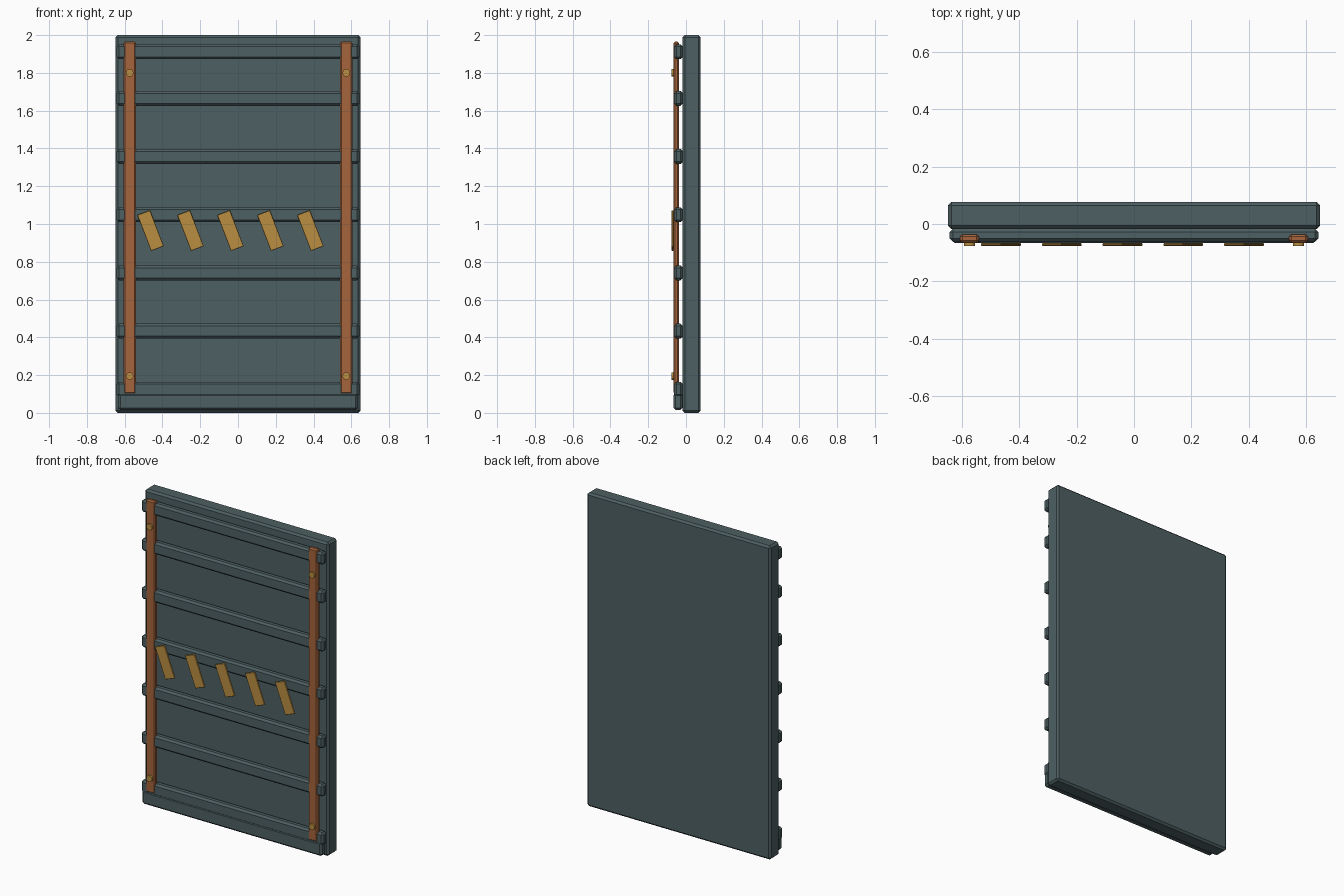
import bpy
from math import radians, pi

cube = bpy.data.objects.get("Cube")
if cube:
    bpy.data.objects.remove(cube, do_unlink=True)


def material(name, rgb):
    mat = bpy.data.materials.new(name)
    mat.use_nodes = True
    color = (*rgb, 1.0)
    mat.diffuse_color = color
    mat.node_tree.nodes["Principled BSDF"].inputs["Base Color"].default_value = color
    return mat


slate = material("slate_steel", (0.075, 0.115, 0.122))
rust = material("rust_orange", (0.38, 0.128, 0.045))
gold = material("hazard_gold", (0.49, 0.27, 0.053))


def finish(obj, name, mat, chamfer):
    obj.name = name
    obj.data.materials.append(mat)
    bpy.ops.object.transform_apply(location=False, rotation=True, scale=True)
    if chamfer:
        bevel = obj.modifiers.new("chamfer", "BEVEL")
        bevel.width = chamfer
        bevel.segments = 1
        bevel.limit_method = "ANGLE"
    return obj


def box(name, x, y, z, mat, chamfer=0.0, tilt=0.0):
    """Box from (min, max) ranges, tilted about its own depth axis."""
    ranges = (x, y, z)
    bpy.ops.mesh.primitive_cube_add(size=1, location=[(a + b) / 2 for a, b in ranges],
                                    rotation=(0, tilt, 0))
    obj = bpy.context.object
    obj.scale = [b - a for a, b in ranges]
    return finish(obj, name, mat, chamfer)


def bolt(name, x, z):
    bpy.ops.mesh.primitive_cylinder_add(vertices=12, radius=0.02, depth=0.017,
                                        location=(x, -0.0685, z), rotation=(pi / 2, 0, 0))
    finish(bpy.context.object, name, gold, 0)


# Door slab and bottom sill
box("door_panel", (-0.648, 0.648), (-0.018, 0.077), (0, 2), slate, 0.012)
box("bottom_sill", (-0.635, 0.635), (-0.067, -0.018), (0.015, 0.105), slate, 0.012)

# Horizontal ribs, evenly spaced with a closer one at the top
rib_heights = [0.125 + 0.308 * i for i in range(6)] + [1.912]
for i, z in enumerate(rib_heights):
    box(f"rib_{i + 1}", (-0.642, 0.642), (-0.063, -0.016), (z - 0.039, z + 0.039), slate, 0.012)

# Vertical side rails with bolts
for side, s in (("left", 1), ("right", -1)):
    x = s * 0.573
    box(f"{side}_rail", (x - 0.033, x + 0.033), (-0.066, -0.036), (0.1, 1.965), rust, 0.008)
    for level, z in (("lower", 0.195), ("upper", 1.8)):
        bolt(f"{side}_{level}_bolt", x, z)

# Slanted warning stripes
for i in range(5):
    x = -0.463 + 0.2115 * i
    box(f"warning_stripe_{i + 1}", (x - 0.036, x + 0.036), (-0.076, -0.067),
        (0.863, 1.067), gold, 0.002, tilt=radians(-21))
